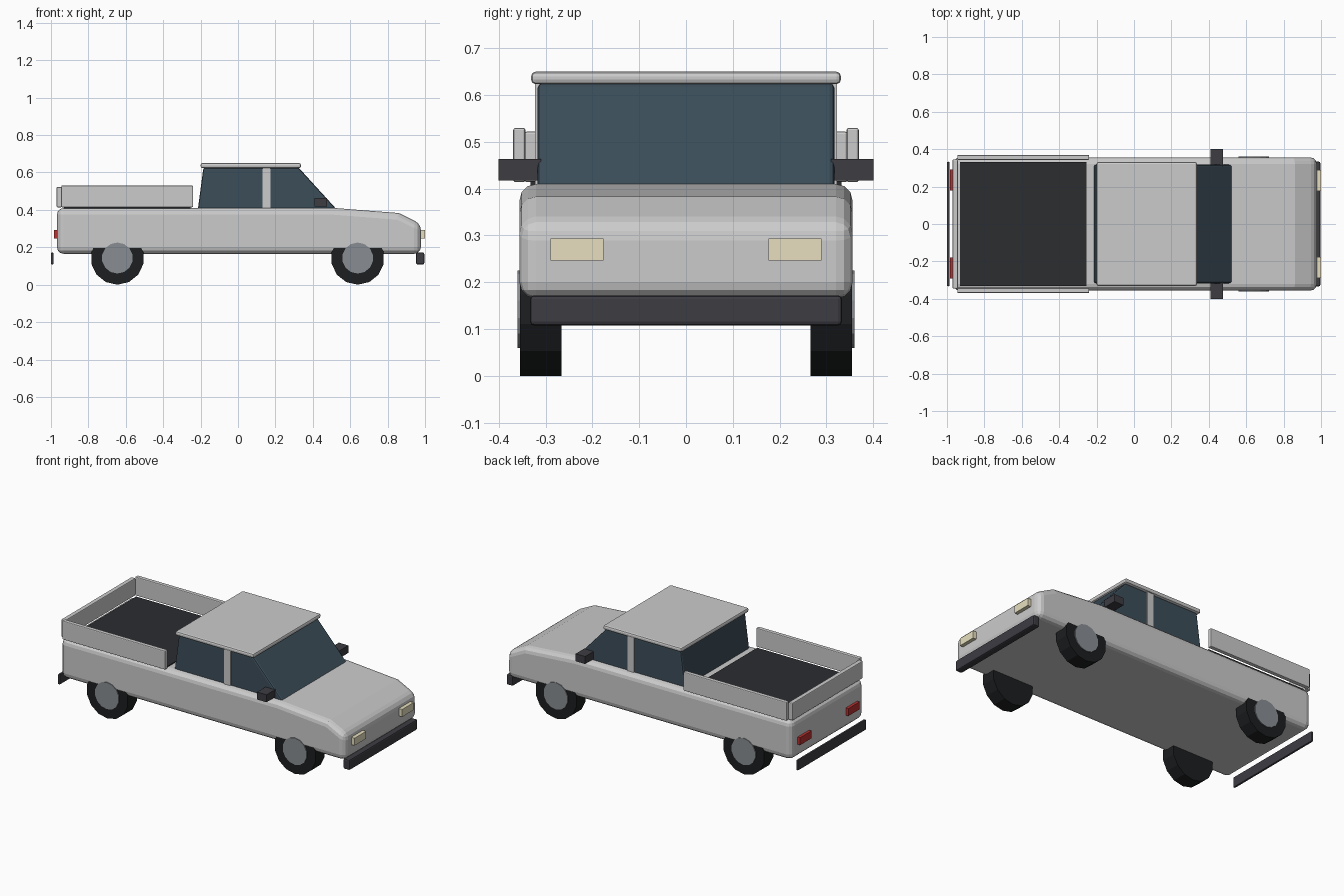
import bpy, bmesh, math

if "Cube" in bpy.data.objects:
    bpy.data.objects.remove(bpy.data.objects["Cube"])


def mat(name, r, g, b):
    m = bpy.data.materials.new(name)
    m.diffuse_color = (r, g, b, 1)
    m.use_nodes = True
    m.node_tree.nodes["Principled BSDF"].inputs["Base Color"].default_value = m.diffuse_color
    return m


GLASS = mat("glass", 0.045, 0.075, 0.10)
TRIM = mat("dark_trim", 0.045, 0.045, 0.055)
RUBBER = mat("rubber", 0.012, 0.013, 0.014)
LINER = mat("bed_liner", 0.025, 0.026, 0.03)
HUB = mat("hub_grey", 0.25, 0.27, 0.29)
LAMP = mat("lamp_cream", 0.8, 0.74, 0.52)
RED = mat("lamp_red", 0.5, 0.03, 0.03)


def finish(name, bm, material, bevel, segments):
    bmesh.ops.recalc_face_normals(bm, faces=bm.faces)
    me = bpy.data.meshes.new(name)
    bm.to_mesh(me)
    bm.free()
    ob = bpy.data.objects.new(name, me)
    bpy.context.collection.objects.link(ob)
    if material:
        me.materials.append(material)
    if bevel:
        mod = ob.modifiers.new("Bevel", 'BEVEL')
        mod.width = bevel
        mod.segments = segments
        mod.limit_method = 'ANGLE'
        mod.angle_limit = math.radians(35)
    return ob


def extrude(name, pts, y0, y1, material=None, bevel=0, segments=2):
    """Side profile (x, z) extruded from y0 to y1."""
    bm = bmesh.new()
    face = bm.faces.new([bm.verts.new((x, y0, z)) for x, z in pts])
    ext = bmesh.ops.extrude_face_region(bm, geom=[face])
    verts = [v for v in ext["geom"] if isinstance(v, bmesh.types.BMVert)]
    bmesh.ops.translate(bm, verts=verts, vec=(0, y1 - y0, 0))
    return finish(name, bm, material, bevel, segments)


def box(name, x, y, z, material=None, bevel=0):
    pts = [(x[0], z[0]), (x[1], z[0]), (x[1], z[1]), (x[0], z[1])]
    return extrude(name, pts, y[0], y[1], material, bevel)


def pair(name, x, y, z, material=None, bevel=0):
    box(name + "_left", x, y, z, material, bevel)
    box(name + "_right", x, (-y[1], -y[0]), z, material, bevel)


def disc(name, x, z, r, y0, y1, material, bevel=0):
    n = 14
    pts = [(x + r * math.sin(2 * math.pi * i / n),
            z + r * math.cos(2 * math.pi * i / n)) for i in range(n)]
    return extrude(name, pts, y0, y1, material, bevel)


# Lower body with sloping hood
extrude("body", [(-0.968, 0.165), (0.978, 0.165), (0.978, 0.325), (0.86, 0.383),
                 (0.515, 0.41), (-0.968, 0.41)], -0.356, 0.356, None, 0.036, 3)

# Glazed cab, door pillars and roof
extrude("cab_glass", [(-0.215, 0.40), (0.53, 0.40), (0.325, 0.625), (-0.185, 0.625)],
        -0.317, 0.317, GLASS, 0.01)
pair("door_pillar", (0.13, 0.175), (0.30, 0.323), (0.40, 0.63))
box("roof", (-0.2, 0.337), (-0.331, 0.331), (0.623, 0.65), None, 0.01)

# Cargo bed
box("bed_floor", (-0.93, -0.255), (-0.332, 0.332), (0.395, 0.416), LINER)
pair("bed_side", (-0.945, -0.24), (0.343, 0.369), (0.414, 0.53), None, 0.005)
box("tailgate", (-0.97, -0.942), (-0.345, 0.345), (0.414, 0.522), None, 0.005)

# Bumpers
box("front_bumper", (0.952, 0.996), (-0.333, 0.333), (0.108, 0.172), TRIM, 0.008)
box("rear_bumper", (-1.0, -0.986), (-0.333, 0.333), (0.108, 0.172), TRIM, 0.005)

# Lamps and mirrors
pair("headlight", (0.96, 1.0), (0.176, 0.289), (0.247, 0.293), LAMP)
pair("tail_light", (-0.985, -0.95), (0.18, 0.291), (0.247, 0.293), RED)
pair("mirror", (0.41, 0.475), (0.31, 0.40), (0.417, 0.463), TRIM)

# Wheels
for end, x in (("front", 0.64), ("rear", -0.645)):
    for side, s in (("left", 1), ("right", -1)):
        disc(f"{end}_tyre_{side}", x, 0.1425, 0.1425, s * 0.266, s * 0.355, RUBBER)
        disc(f"{end}_hub_{side}", x, 0.1425, 0.083, s * 0.30, s * 0.36, HUB)
